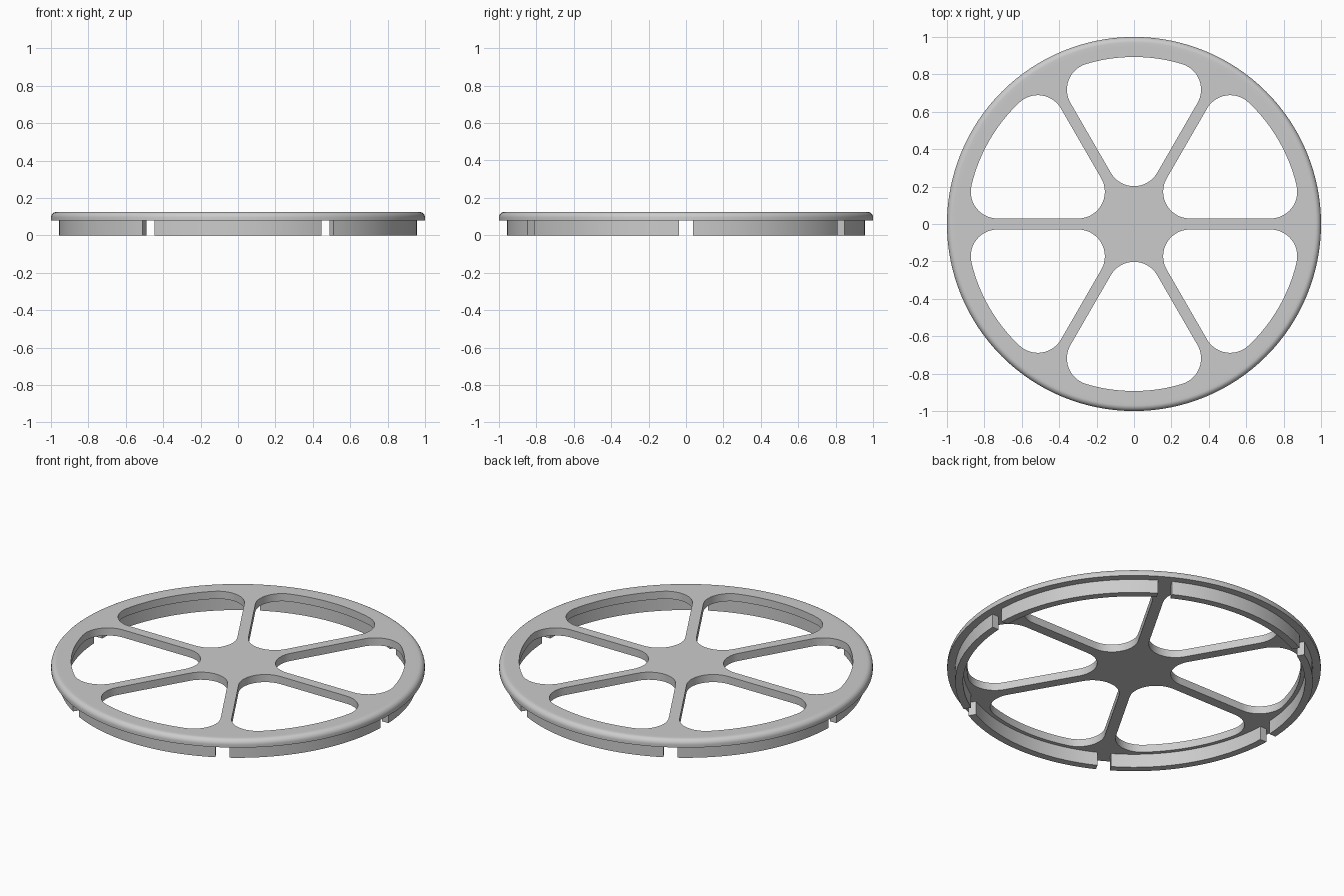
import bpy, bmesh
from math import sin, cos, pi, asin, radians

if "Cube" in bpy.data.objects:
    bpy.data.objects.remove(bpy.data.objects["Cube"])

SPOKES = 6
TOP, UNDER = 0.125, 0.08          # plate heights
SPOKE_HALF, FILLET = 0.0295, 0.143
WINDOW_R = 0.893                  # outer radius of the windows
LIP_OUT, LIP_IN, SLOT_HALF = 0.957, 0.915, 0.0375

grey = bpy.data.materials.new("plain grey")
grey.use_nodes = True
colour = (0.6, 0.6, 0.6, 1)
grey.diffuse_color = colour
grey.node_tree.nodes["Principled BSDF"].inputs["Base Color"].default_value = colour


def polar(r, a):
    return r * cos(a), r * sin(a)


def arc(centre, r, start, end, steps):
    """Points on an arc, both ends included."""
    return [(centre[0] + r * cos(start + (end - start) * i / steps),
             centre[1] + r * sin(start + (end - start) * i / steps))
            for i in range(steps + 1)]


def add_prism(bm, outline, low, high):
    """Extrude a counter-clockwise outline between two heights."""
    a = [bm.verts.new((x, y, low)) for x, y in outline]
    b = [bm.verts.new((x, y, high)) for x, y in outline]
    bm.faces.new(a[::-1])
    bm.faces.new(b)
    n = len(a)
    for i in range(n):
        j = (i + 1) % n
        bm.faces.new((a[i], a[j], b[j], b[i]))


def make_object(name, bm):
    mesh = bpy.data.meshes.new(name)
    bmesh.ops.recalc_face_normals(bm, faces=bm.faces)
    bm.to_mesh(mesh)
    bm.free()
    mesh.materials.append(grey)
    obj = bpy.data.objects.new(name, mesh)
    bpy.context.collection.objects.link(obj)
    return obj


def select_only(obj):
    bpy.ops.object.select_all(action='DESELECT')
    obj.select_set(True)
    bpy.context.view_layer.objects.active = obj


def window_outline(turn):
    """Rounded sector between two neighbouring spokes."""
    half = pi / SPOKES
    inner = polar((FILLET + SPOKE_HALF) / sin(half), turn)
    reach = WINDOW_R - FILLET
    side = half - asin((FILLET + SPOKE_HALF) / reach)
    quarter = pi / 2
    pts = arc(inner, FILLET, turn + half + quarter, turn - half - quarter + 2 * pi, 16)
    pts += arc(polar(reach, turn - side), FILLET, turn - half - quarter, turn - side, 14)
    pts += arc((0, 0), WINDOW_R, turn - side, turn + side, 16)[1:-1]
    pts += arc(polar(reach, turn + side), FILLET, turn + side, turn + half + quarter, 14)
    return pts


# Wheel plate: stacked rings with a rounded upper rim
ROUND, SIDES = 0.03, 128
profile = [(1.0, UNDER)]
profile += arc((1 - ROUND, TOP - ROUND), ROUND, 0, pi / 2, 8)
profile.append((0.95, TOP))
bm = bmesh.new()
rings = [[bm.verts.new((*polar(r, 2 * pi * i / SIDES), z)) for i in range(SIDES)]
         for r, z in profile]
for lower, upper in zip(rings, rings[1:]):
    for i in range(SIDES):
        j = (i + 1) % SIDES
        bm.faces.new((lower[i], lower[j], upper[j], upper[i]))
bm.faces.new(rings[0][::-1])
bm.faces.new(rings[-1])
plate = make_object("spoked_plate", bm)

# Windows cut between the spokes
bm = bmesh.new()
for k in range(SPOKES):
    add_prism(bm, window_outline((k + 0.5) * 2 * pi / SPOKES), -0.1, 0.3)
cutter = make_object("window_cutter", bm)
cutter.hide_render = True
cut = plate.modifiers.new("windows", 'BOOLEAN')
cut.operation, cut.solver, cut.object = 'DIFFERENCE', 'EXACT', cutter
select_only(plate)
bpy.ops.object.modifier_apply(modifier=cut.name)
bpy.data.objects.remove(cutter)

# Lower lip: arcs separated by a parallel-sided slot under each spoke
bm = bmesh.new()
step = 2 * pi / SPOKES
for k in range(SPOKES):
    out, inn = asin(SLOT_HALF / LIP_OUT), asin(SLOT_HALF / LIP_IN)
    start, end = k * step, (k + 1) * step
    outline = arc((0, 0), LIP_OUT, start + out, end - out, 24)
    outline += arc((0, 0), LIP_IN, end - inn, start + inn, 24)
    add_prism(bm, outline, 0, UNDER + 0.005)
lip = make_object("slotted_lip", bm)

for obj in (plate, lip):
    select_only(obj)
    bpy.ops.object.shade_smooth_by_angle(angle=radians(30))
